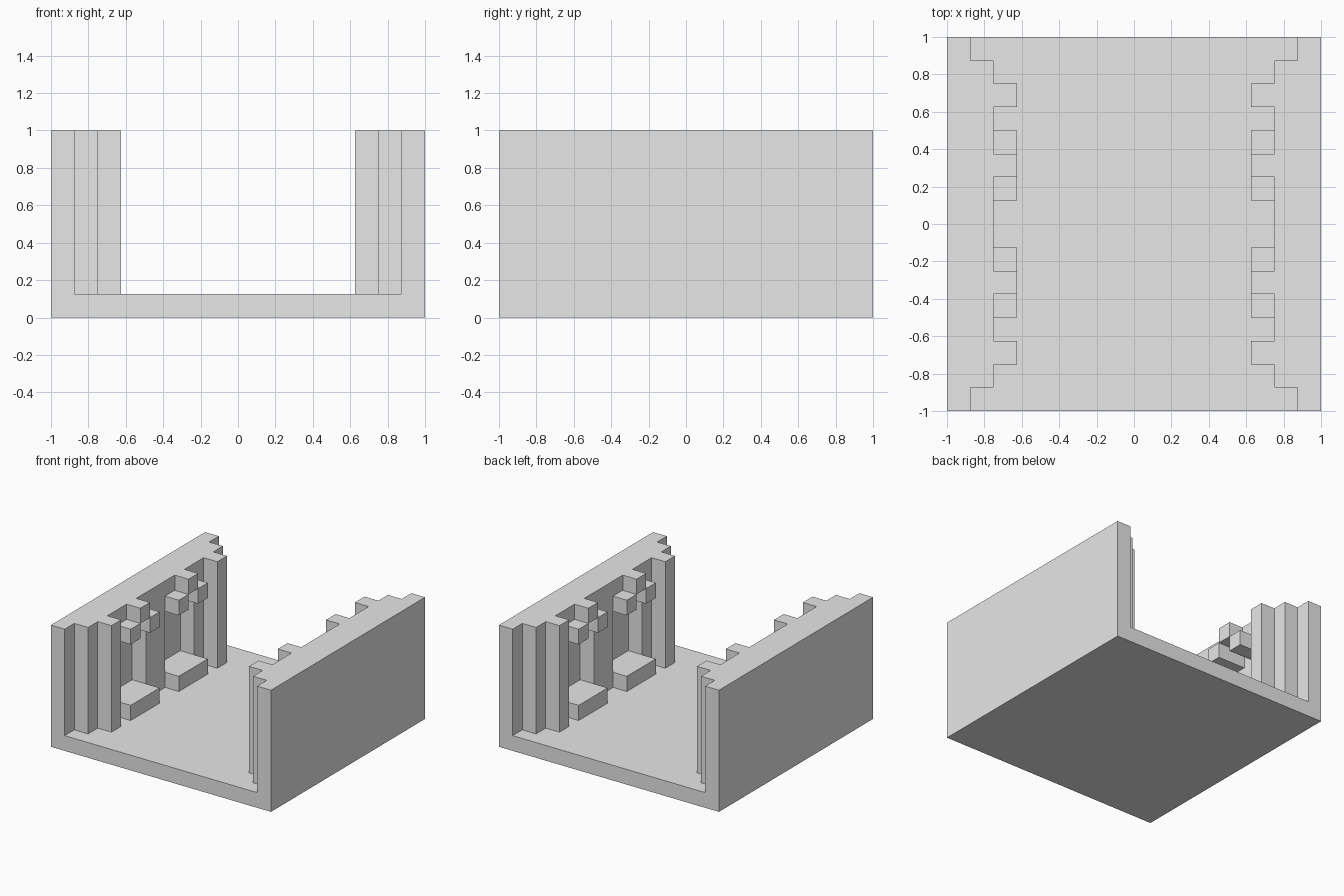
import bpy
import bmesh
from mathutils import Vector

U = 0.125  # one block of the building grid

cube = bpy.data.objects.get("Cube")
if cube:
    bpy.data.objects.remove(cube, do_unlink=True)

stone = bpy.data.materials.new("grey_stone")
stone.use_nodes = True
GREY = (0.8, 0.8, 0.8, 1.0)
stone.diffuse_color = GREY
stone.node_tree.nodes["Principled BSDF"].inputs["Base Color"].default_value = GREY


def prism(name, outline, axis, lo, hi, mirror=(False, False)):
    """Extrude an outline of grid points along an axis ('x' or 'y')."""
    def place(a, b, depth):
        return Vector((depth, a, b) if axis == "x" else (a, depth, b)) * U

    bm = bmesh.new()
    face = bm.faces.new([bm.verts.new(place(a, b, lo)) for a, b in outline])
    swept = bmesh.ops.extrude_face_region(bm, geom=[face])["geom"]
    moved = [g for g in swept if isinstance(g, bmesh.types.BMVert)]
    shift = place(0, 0, hi - lo)
    bmesh.ops.translate(bm, vec=shift, verts=moved)
    bmesh.ops.recalc_face_normals(bm, faces=bm.faces)
    mesh = bpy.data.meshes.new(name)
    bm.to_mesh(mesh)
    bm.free()
    mesh.materials.append(stone)
    obj = bpy.data.objects.new(name, mesh)
    bpy.context.collection.objects.link(obj)
    if any(mirror):
        mod = obj.modifiers.new("Mirror", "MIRROR")
        mod.use_axis = (mirror[0], mirror[1], False)
        mod.use_mirror_merge = False
    return obj


def block(name, x, y, z):
    """A block repeated in all four quarters of the hall."""
    outline = [(y[0], z[0]), (y[1], z[0]), (y[1], z[1]), (y[0], z[1])]
    return prism(name, outline, "x", x[0], x[1], (True, True))


# Floor and outer walls: one channel section swept front to back
half = [(8, 0), (8, 8), (7, 8), (7, 1)]
prism("floor_and_walls", half + [(-a, b) for a, b in reversed(half)], "y", -8, 8)

# Inner wall lining with two stepped arch openings on each side
half = [(1, 1), (1, 6), (2, 6), (2, 7), (3, 7), (3, 6), (4, 6), (4, 1), (7, 1), (7, 8)]
prism("arched_lining", half + [(-a, b) for a, b in reversed(half)], "x", 6, 7, (True, False))

# Pilasters near the open ends
block("pilaster", (5, 6), (5, 6), (1, 8))

# Niche sill, and the stepped arch moulding above it
block("niche_sill", (5, 7), (1, 4), (1, 2))
block("inner_arch_block", (5, 6), (1, 2), (6, 7))
block("outer_arch_block", (5, 6), (3, 4), (6, 7))
block("arch_keystone", (5, 6), (2, 3), (7, 8))
